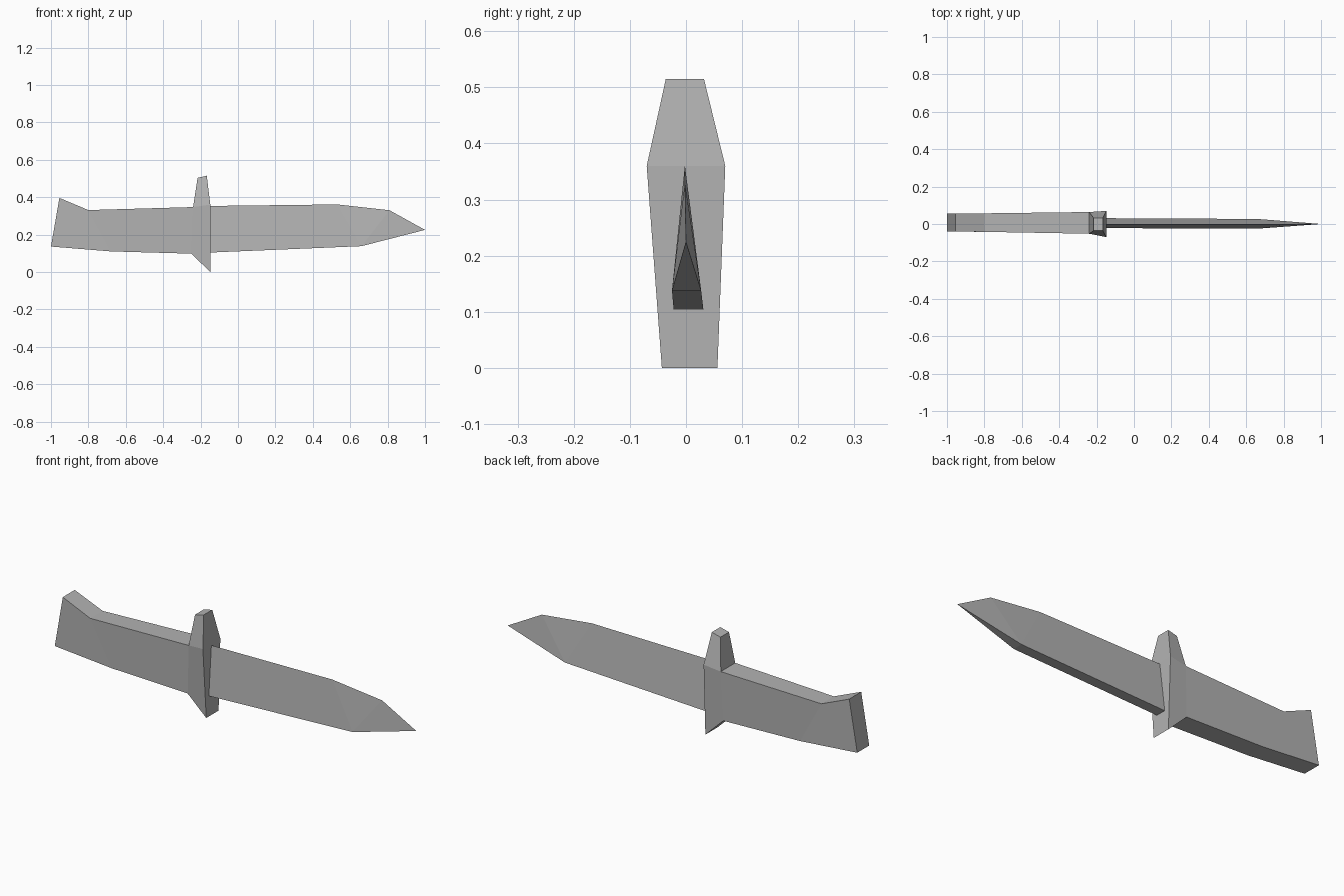
import bpy
import bmesh

cube = bpy.data.objects.get("Cube")
if cube:
    bpy.data.objects.remove(cube, do_unlink=True)

GREY = (0.45, 0.45, 0.45, 1.0)
steel = bpy.data.materials.new("plain_grey")
steel.use_nodes = True
steel.diffuse_color = GREY
steel.node_tree.nodes["Principled BSDF"].inputs["Base Color"].default_value = GREY


def slab(name, points, panels, open_edges):
    """Two mirrored sheets of panels joined by a rim; points are x, z, y front, y back."""
    bm = bmesh.new()
    front, back = {}, {}
    for key, (x, z, y0, y1) in points.items():
        front[key] = bm.verts.new((x, y0, z))
        # A zero-width point becomes one shared sharp vertex
        back[key] = front[key] if y0 == y1 else bm.verts.new((x, y1, z))

    def face(verts):
        verts = list(dict.fromkeys(verts))
        if len(verts) > 2:
            bm.faces.new(verts)

    edges = [(a, b) for p in panels for a, b in zip(p, p[1:] + p[0])]
    for p in panels:
        face([front[k] for k in p])
        face([back[k] for k in reversed(p)])
    for a, b in edges:
        if (b, a) not in edges and a + b not in open_edges:
            face([front[b], front[a], back[a], back[b]])
    bmesh.ops.recalc_face_normals(bm, faces=bm.faces)
    mesh = bpy.data.meshes.new(name)
    bm.to_mesh(mesh)
    bm.free()
    mesh.materials.append(steel)
    obj = bpy.data.objects.new(name, mesh)
    bpy.context.collection.objects.link(obj)
    return obj


# Points where the handle meets the guard
top_joint = (-0.24, 0.347, -0.052, 0.064)
low_joint = (-0.25, 0.098, -0.046, 0.058)

# Handle with a raised pommel hook
slab("handle", {
    "a": (-1.0, 0.136, -0.04, 0.056),
    "b": (-0.955, 0.396, -0.04, 0.056),
    "c": (-0.80, 0.331, -0.042, 0.057),
    "d": top_joint,
    "e": low_joint,
    "f": (-0.68, 0.11, -0.042, 0.057),
}, ["afcb", "fedc"], {"ed"})

# Tapered crossguard
slab("guard", {
    "d": top_joint,
    "e": low_joint,
    "g": (-0.216, 0.503, -0.036, 0.032),
    "h": (-0.167, 0.515, -0.036, 0.032),
    "i": (-0.148, 0.36, -0.07, 0.07),
    "j": (-0.148, 0.0, -0.043, 0.056),
}, ["dihg", "ejid"], {"de"})

# Wedge blade, thick below and sharp along the upper edge
slab("blade", {
    "a": (-0.148, 0.104, -0.022, 0.031),
    "b": (0.66, 0.138, -0.025, 0.027),
    "t": (1.0, 0.225, 0.0, 0.0),
    "c": (0.81, 0.33, -0.002, -0.002),
    "d": (0.53, 0.361, -0.002, -0.002),
    "e": (-0.148, 0.353, -0.002, -0.002),
}, ["abde", "bcd", "btc"], {"ea"})
